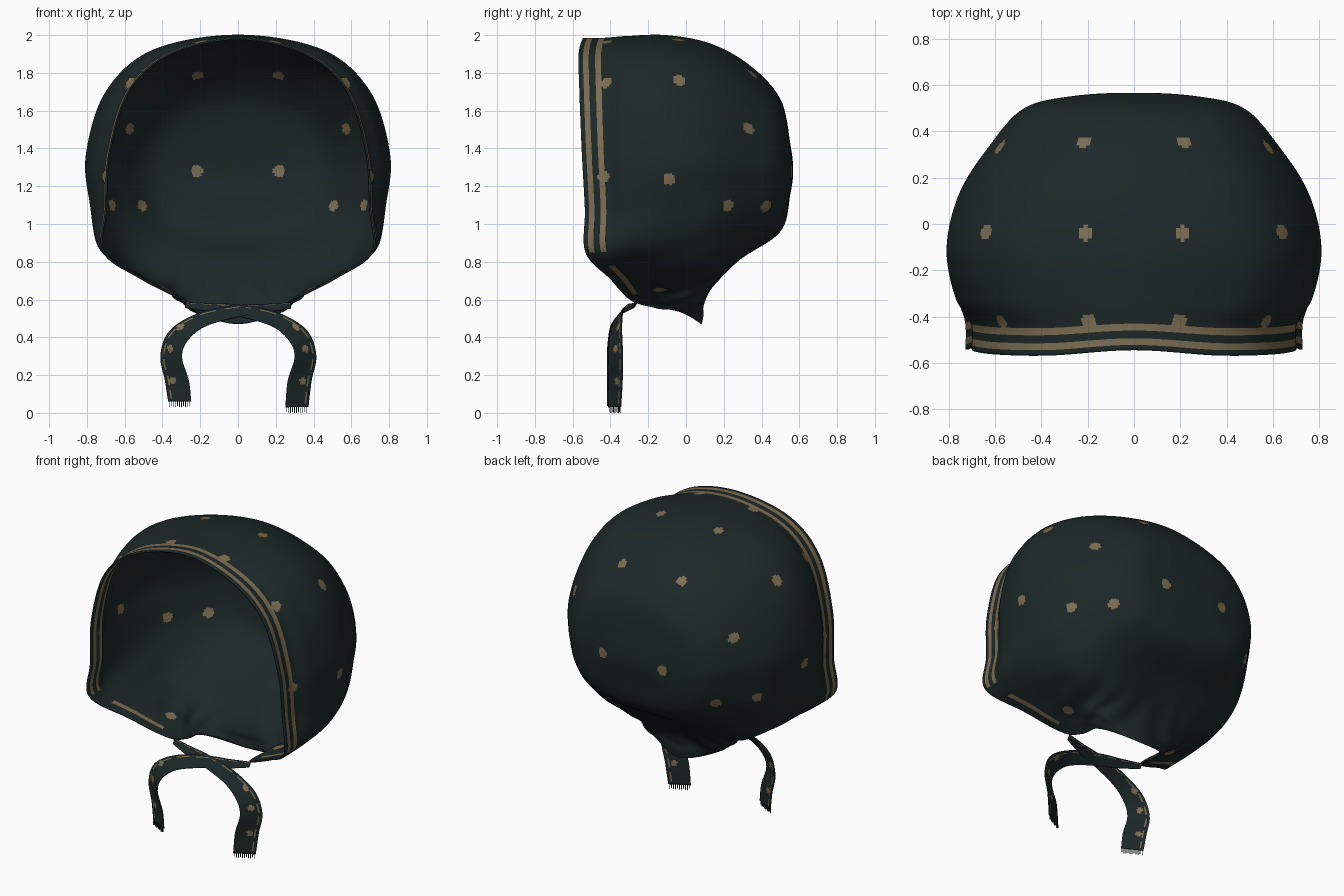
import bpy, bmesh, math
from mathutils import Vector
from mathutils.bvhtree import BVHTree

cube = bpy.data.objects.get("Cube")
if cube:
    bpy.data.objects.remove(cube, do_unlink=True)


def make_material(name, rgb):
    mat = bpy.data.materials.new(name)
    mat.use_nodes = True
    mat.diffuse_color = (*rgb, 1)
    mat.node_tree.nodes["Principled BSDF"].inputs["Base Color"].default_value = (*rgb, 1)
    return mat


CLOTH, GOLD = 0, 1
MATERIALS = [make_material("dark teal cloth", (0.0122, 0.0208, 0.0205)),
             make_material("dull gold", (0.2, 0.155, 0.085))]


def spline(p0, p1, p2, p3, t):
    """Catmull-Rom point between p1 and p2."""
    return 0.5 * (2 * p1 + (p2 - p0) * t + (2 * p0 - 5 * p1 + 4 * p2 - p3) * t * t
                  + (3 * p1 - p0 - 3 * p2 + p3) * t ** 3)


def grid_object(name, rows, closed, gold_rule, dots, dot_radius, thickness):
    """Skin rows of points, colour faces by rule and by distance to dots, then thicken."""
    bm = bmesh.new()
    verts = [[bm.verts.new(p) for p in row] for row in rows]
    count = len(rows[0])
    for r in range(len(rows) - 1):
        for c in range(count if closed else count - 1):
            n = (c + 1) % count
            face = bm.faces.new((verts[r][c], verts[r][n], verts[r + 1][n], verts[r + 1][c]))
            face.material_index = GOLD if gold_rule(r, c) else CLOTH
    bmesh.ops.remove_doubles(bm, verts=bm.verts, dist=0.0001)
    # Dots are laid on the nearest spot of the cloth
    tree = BVHTree.FromBMesh(bm)
    spots = [tree.find_nearest(dot)[0] for dot in dots]
    for face in bm.faces:
        centre = face.calc_center_median()
        if any((centre - spot).length < dot_radius for spot in spots):
            face.material_index = GOLD
    mesh = bpy.data.meshes.new(name)
    bm.to_mesh(mesh)
    bm.free()
    for mat in MATERIALS:
        mesh.materials.append(mat)
    obj = bpy.data.objects.new(name, mesh)
    bpy.context.collection.objects.link(obj)
    solid = obj.modifiers.new("thickness", "SOLIDIFY")
    solid.thickness = thickness
    solid.offset = -1
    bpy.ops.object.select_all(action="DESELECT")
    obj.select_set(True)
    bpy.context.view_layer.objects.active = obj
    bpy.ops.object.shade_smooth_by_angle(angle=math.radians(50))


# Bonnet: loops from the face and neck opening to the middle of the back.
# Each loop: depth at the crown, depth at the nape, half outline (x, z) crown to nape.
LOOPS = [
    (-.568, .08, [(0, 1.985), (.36, 1.905), (.58, 1.71), (.685, 1.38), (.705, 1.08),
                  (.715, .85), (.52, .71), (.28, .585), (.24, .535), (0, .47)]),
    (-.33, .09, [(0, 1.995), (.435, 1.91), (.66, 1.7), (.765, 1.36), (.76, 1.08),
                 (.735, .87), (.53, .72), (.33, .62), (.26, .56), (0, .52)]),
    (-.11, .09, [(0, 2), (.45, 1.92), (.7, 1.7), (.805, 1.37), (.785, 1.12),
                 (.73, .9), (.57, .745), (.38, .65), (.27, .59), (0, .58)]),
    (.13, .14, [(0, 1.955), (.43, 1.86), (.64, 1.66), (.75, 1.37), (.735, 1.16),
                (.69, .97), (.56, .78), (.37, .7), (.2, .67), (0, .67)]),
    (.34, .28, [(0, 1.84), (.36, 1.75), (.54, 1.57), (.62, 1.35), (.61, 1.19),
                (.57, 1.05), (.48, .92), (.33, .85), (.17, .815), (0, .81)]),
]
NAPE_SHARE = [.035, 0, .005, .025, .05, .055, .255, .455, .82, 1]
POLE = Vector((0, .567, 1.28))
AROUND = 26
COLUMNS = 18 * AROUND


def smooth_loop(loop):
    crown_y, nape_y, outline = loop
    half = [Vector((x, crown_y + (nape_y - crown_y) * w, z))
            for (x, z), w in zip(outline, NAPE_SHARE)]
    ring = half + [Vector((-p.x, p.y, p.z)) for p in half[-2:0:-1]]
    n = len(ring)
    return [spline(ring[i - 1], ring[i], ring[(i + 1) % n], ring[(i + 2) % n], k / AROUND)
            for i in range(n) for k in range(AROUND)]


def shrink(ring, wide, tall, depth):
    """Copy a ring, scaled toward the back pole at the given depth."""
    return [Vector((p.x * wide, depth, POLE.z + (p.z - POLE.z) * tall)) for p in ring]


rings = [smooth_loop(loop) for loop in LOOPS]
# The hem runs straight back from the rim before the crown swells out
hem = [Vector((a.x + (b.x - a.x) * .06, (a.y + b.y) / 2, a.z + (b.z - a.z) * .1))
       for a, b in zip(rings[0], rings[1])]
rings.insert(1, hem)
rings += [shrink(rings[-1], .76, .68, .5), shrink(rings[-1], .42, .25, .553),
          shrink(rings[-1], 0, 0, POLE.y)]
before = [2 * a - b for a, b in zip(rings[0], rings[1])]
beyond = shrink(rings[-2], -1, -1, rings[-2][0].y)
chain = [before] + rings + [beyond]

HEM_STEPS = [0, .1, .2, .28, .37, .45, .55, .65, .74, .83, .92]
steps = [(0, t) for t in HEM_STEPS]
steps += [(s, k / 16) for s in range(1, len(rings) - 1) for k in range(16)]
steps.append((len(rings) - 2, 1))


def gathered(p, column, depth):
    """Soft pleats fanning up from the neck."""
    turn = column / COLUMNS * math.tau
    fade = max(0, min(1, (1.1 - p.z) / .4)) * max(0, min(1, depth - 1.4)) * max(0, -math.cos(turn))
    fade *= max(0, min(1, (4.6 - depth) / 1.5))
    push = .009 * fade * math.cos(turn * 22)
    return p + Vector((p.x, p.y + .1, -.3)).normalized() * push


rows = [[gathered(spline(a, b, c, d, t), i, seg + t)
         for i, (a, b, c, d) in enumerate(zip(*chain[seg:seg + 4]))] for seg, t in steps]


def trim_stripe(row, column):
    """Two stripes along the hem, and a short worn patch of the inner one under the jaw."""
    seg, t = steps[row]
    reach = min(column, COLUMNS - 1 - column) / AROUND
    stripes = reach < 5 and (.2 <= t < .45 or t >= .74)
    patch = 5.45 < reach < 6.6 and t >= .65
    return seg == 0 and (stripes or patch)


HALF_DOTS = [(.22, .36, 1.8), (.65, -.03, 1.77), (.21, -.04, 1.98), (.59, .34, 1.51),
             (.2, -.425, 1.98), (.6, -.44, 1.77), (.72, -.44, 1.25), (.8, -.09, 1.24),
             (.22, .56, 1.28), (.5, .41, 1.1), (.66, .21, 1.1), (.4, -.14, .64)]
dots = [Vector((s * x, y, z)) for x, y, z in HALF_DOTS for s in (1, -1)]
grid_object("bonnet", rows, True, trim_stripe, dots, .033, .01)

# Ribbon ties: each starts at the far side of the neck and crosses under the chin.
# Path points for the +x tie, paired with the vector to the ribbon's outer edge.
PATH = [(-.28, -.265, .57), (-.15, -.3, .555), (0, -.33, .54), (.19, -.36, .495),
        (.315, -.37, .41), (.355, -.37, .3), (.325, -.37, .17), (.31, -.375, .03)]
EDGE = [(0, .01, .015), (0, .02, .022), (0, .025, .03), (.015, .028, .035),
        (.045, .032, .028), (.056, .037, .006), (.062, .035, 0), (.06, .032, 0)]
ACROSS = [-1, -.85, -.7, -.55, -.4, -.25, -.1, .05, .2, .35, .5, .62, .75, .87, 1]


def along(points):
    pts = [Vector(p) for p in points]
    pts = [2 * pts[0] - pts[1]] + pts + [2 * pts[-1] - pts[-2]]
    out = [spline(*pts[i:i + 4], k / 14) for i in range(len(pts) - 3) for k in range(14)]
    return out + [pts[-2]]


def ribbon_tie(name, side, lift, forward):
    path = PATH[:-1] + [(*PATH[-1][:2], PATH[-1][2] + lift)]
    rows = []
    for p, e in zip(along(path), along(EDGE)):
        points = [p + e * w for w in ACROSS]
        rows.append([Vector((q.x * side, q.y + forward, q.z)) for q in points])
    dots = [Vector((side * x, -.37, z)) for x, z in ((.31, .46), (.355, .34), (.345, .17))]
    # A worn, broken gold line follows the outer edge
    grid_object(name, rows, False, lambda r, c: c == 11 and r % 9 < 6, dots, .019, .006)

    # Frayed threads along the cut end
    bm = bmesh.new()
    start, end = rows[-1][0], rows[-1][-1]
    for k in range(11):
        length = .03 if k % 3 else .024
        thread = bmesh.ops.create_cube(bm, size=1)["verts"]
        bmesh.ops.scale(bm, verts=thread, vec=(.004, .004, length))
        bmesh.ops.translate(bm, verts=thread,
                            vec=start.lerp(end, (k + .5) / 11) - Vector((0, 0, length / 2)))
    mesh = bpy.data.meshes.new(name + "_fringe")
    bm.to_mesh(mesh)
    bm.free()
    mesh.materials.append(MATERIALS[CLOTH])
    bpy.context.collection.objects.link(bpy.data.objects.new(name + "_fringe", mesh))


ribbon_tie("left_tie", 1, 0, 0)
ribbon_tie("right_tie", -1, .03, -.012)
